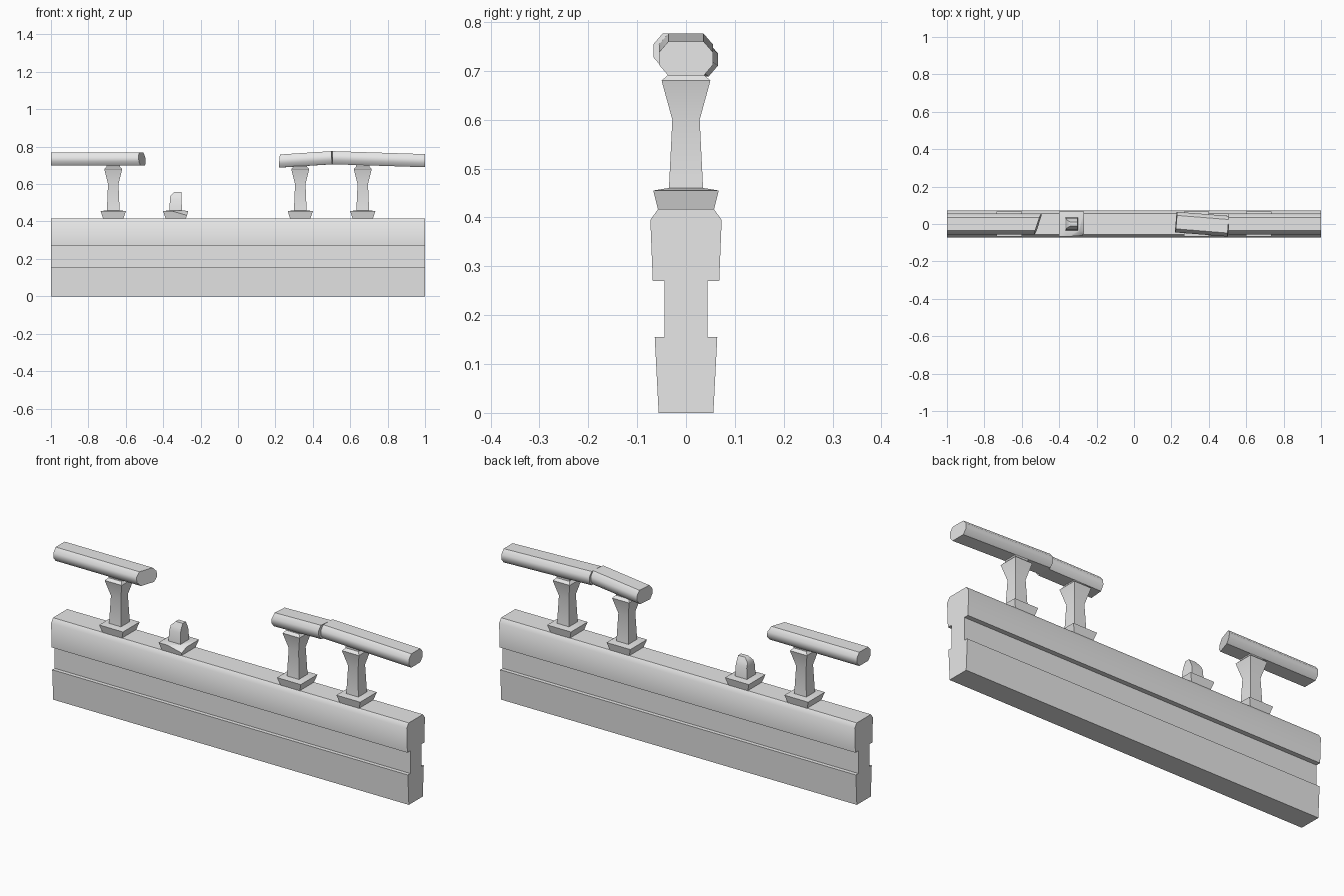
import bpy, bmesh, math
from mathutils import Vector

cube = bpy.data.objects.get("Cube")
if cube:
    bpy.data.objects.remove(cube, do_unlink=True)

COLOUR = (0.8, 0.8, 0.8, 1)
stone = bpy.data.materials.new("grey_stone")
stone.use_nodes = True
stone.diffuse_color = COLOUR
stone.node_tree.nodes["Principled BSDF"].inputs["Base Color"].default_value = COLOUR


def loft(name, rings, chip=None):
    """Skin a row of equal rings, cap both ends, optionally slice a chip off."""
    bm = bmesh.new()
    rows = [[bm.verts.new(p) for p in ring] for ring in rings]
    for a, b in zip(rows, rows[1:]):
        for i in range(len(a)):
            j = (i + 1) % len(a)
            bm.faces.new((a[i], a[j], b[j], b[i]))
    bm.faces.new(rows[0])
    bm.faces.new(rows[-1])
    if chip:
        point, normal = chip
        cut = bmesh.ops.bisect_plane(bm, geom=bm.verts[:] + bm.edges[:] + bm.faces[:],
                                     plane_co=point, plane_no=normal, clear_outer=True)
        edges = [e for e in cut["geom_cut"] if isinstance(e, bmesh.types.BMEdge)]
        bmesh.ops.holes_fill(bm, edges=edges)
    bmesh.ops.recalc_face_normals(bm, faces=bm.faces)
    mesh = bpy.data.meshes.new(name)
    bm.to_mesh(mesh)
    bm.free()
    mesh.materials.append(stone)
    obj = bpy.data.objects.new(name, mesh)
    bpy.context.collection.objects.link(obj)
    bpy.ops.object.select_all(action="DESELECT")
    obj.select_set(True)
    bpy.context.view_layer.objects.active = obj
    bpy.ops.object.shade_smooth_by_angle(angle=math.radians(45))
    return obj


def rect(x0, x1, y, z):
    return [(x0, -y, z), (x1, -y, z), (x1, y, z), (x0, y, z)]


def stack(name, x, levels, chip=None):
    """Rectangular sections given as (half x, half y, z)."""
    return loft(name, [rect(x - hx, x + hx, hy, z) for hx, hy, z in levels], chip)


# Grooved wall
half = [(.056, 0), (.064, .155), (.044, .155), (.044, .27),
        (.068, .27), (.073, .395), (.057, .417)]
section = half + [(-y, z) for y, z in reversed(half)]
loft("wall", [[(x, y, z) for y, z in section] for x in (-1, 1)])

# Flared feet and posts
FOOT = [(.054, .057, .415), (.067, .067, .455), (.036, .036, .46)]
POST = [(.034, .035, .458), (.028, .028, .6), (.048, .05, .68), (.036, .036, .692), (.036, .036, .71)]
for name, x in (("right", -.667), ("inner_left", .333), ("outer_left", .667)):
    stack(name + "_foot", x, FOOT)
    stack(name + "_post", x, POST)

# Broken post with a chipped foot
a, b, c = (Vector(p) for p in ((-.35, -.067, .455), (-.28, -.067, .43), (-.267, -.035, .455)))
normal = (b - a).cross(c - a)
stack("broken_foot", -.333, FOOT, (a, normal if normal.z > 0 else -normal))
loft("broken_post", [rect(-.367, -.299, .035, .458), rect(-.364, -.302, .032, .515),
                     rect(-.362, -.302, .023, .537), rect(-.342, -.302, .012, .557)])

# Eight-sided handrails
RAIL = [(.036, .035), (.055, .013), (.055, -.013), (.036, -.035)]
RAIL += [(-y, z) for y, z in reversed(RAIL)]


def rail_end(x, y, z, skew=0, lean=0):
    return [(x + skew * dy + lean * dz, y + dy, z + dz) for dy, dz in RAIL]


loft("right_rail", [rail_end(-1, 0, .733), rail_end(-.513, 0, .733, .33, -.12)])
loft("left_rail", [rail_end(.505, 0, .741), rail_end(1, 0, .725)])
loft("loose_rail", [rail_end(.225, .01, .723, .08, .06), rail_end(.505, -.012, .741, .08, -.06)])
